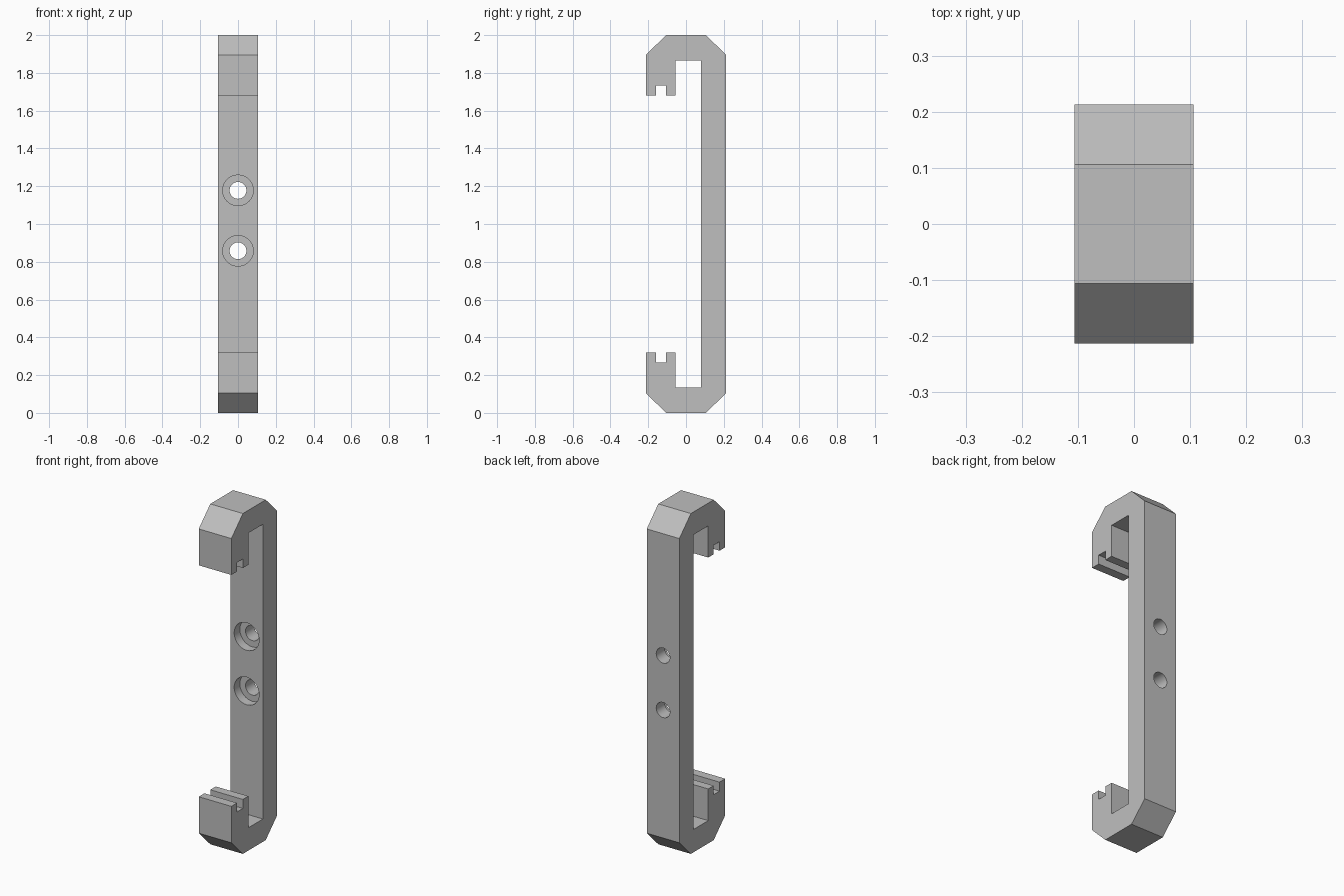
import bpy
import bmesh
import math
from mathutils import Matrix, Vector

cube = bpy.data.objects.get("Cube")
if cube:
    bpy.data.objects.remove(cube, do_unlink=True)

HALF_X = 0.106    # half the width of the bracket
HALF_Y = 0.213    # half the depth of the bracket
CHAMFER = 0.106
SPINE_Y = 0.08    # inner face of the upright

grey = bpy.data.materials.new("plain_grey")
grey.use_nodes = True
colour = (0.52, 0.52, 0.52, 1)
grey.diffuse_color = colour
grey.node_tree.nodes["Principled BSDF"].inputs["Base Color"].default_value = colour


def make_object(name, bm):
    bmesh.ops.recalc_face_normals(bm, faces=bm.faces)
    mesh = bpy.data.meshes.new(name)
    bm.to_mesh(mesh)
    bm.free()
    mesh.materials.append(grey)
    obj = bpy.data.objects.new(name, mesh)
    bpy.context.collection.objects.link(obj)
    return obj


# Lower half of the side profile (y, z): back, chamfers, hook and slotted lip
lower = [(HALF_Y, CHAMFER), (CHAMFER, 0), (-CHAMFER, 0), (-HALF_Y, CHAMFER),
         (-HALF_Y, 0.32), (-0.16, 0.32), (-0.16, 0.267), (-0.106, 0.267),
         (-0.106, 0.32), (-0.055, 0.32), (-0.055, 0.134), (SPINE_Y, 0.134)]
profile = lower + [(y, 2 - z) for y, z in reversed(lower)]

# Bracket body: the profile extruded across x
bm = bmesh.new()
face = bm.faces.new([bm.verts.new((-HALF_X, y, z)) for y, z in profile])
side = bmesh.ops.extrude_face_region(bm, geom=[face])
moved = [v for v in side["geom"] if isinstance(v, bmesh.types.BMVert)]
bmesh.ops.translate(bm, verts=moved, vec=(2 * HALF_X, 0, 0))
bracket = make_object("bracket_body", bm)

# Counterbored screw holes: stepped (radius, y) profile spun around y
step = [(0, 0), (0.081, 0), (0.081, SPINE_Y + 0.053),
        (0.0445, SPINE_Y + 0.053), (0.0445, 0.3), (0, 0.3)]
cutters = []
for name, height in (("upper", 1.178), ("lower", 0.858)):
    bm = bmesh.new()
    verts = [bm.verts.new((r, y, height)) for r, y in step]
    edges = [bm.edges.new(pair) for pair in zip(verts, verts[1:])]
    bmesh.ops.spin(bm, geom=verts + edges, cent=(0, 0, height), axis=(0, 1, 0),
                   angle=math.tau, steps=48)
    bmesh.ops.remove_doubles(bm, verts=bm.verts, dist=0.0001)
    cutter = make_object(name + "_screw_hole_cutter", bm)
    cutter.hide_render = True
    cutters.append(cutter)
    cut = bracket.modifiers.new(name + "_screw_hole", "BOOLEAN")
    cut.operation = "DIFFERENCE"
    cut.solver = "EXACT"
    cut.object = cutter

# Apply the cuts, then smooth only the round walls
for obj in bpy.context.selected_objects:
    obj.select_set(False)
bpy.context.view_layer.objects.active = bracket
bracket.select_set(True)
for name in [m.name for m in bracket.modifiers]:
    bpy.ops.object.modifier_apply(modifier=name)
for cutter in cutters:
    bpy.data.objects.remove(cutter, do_unlink=True)
bpy.ops.object.shade_smooth_by_angle(angle=math.radians(30))
